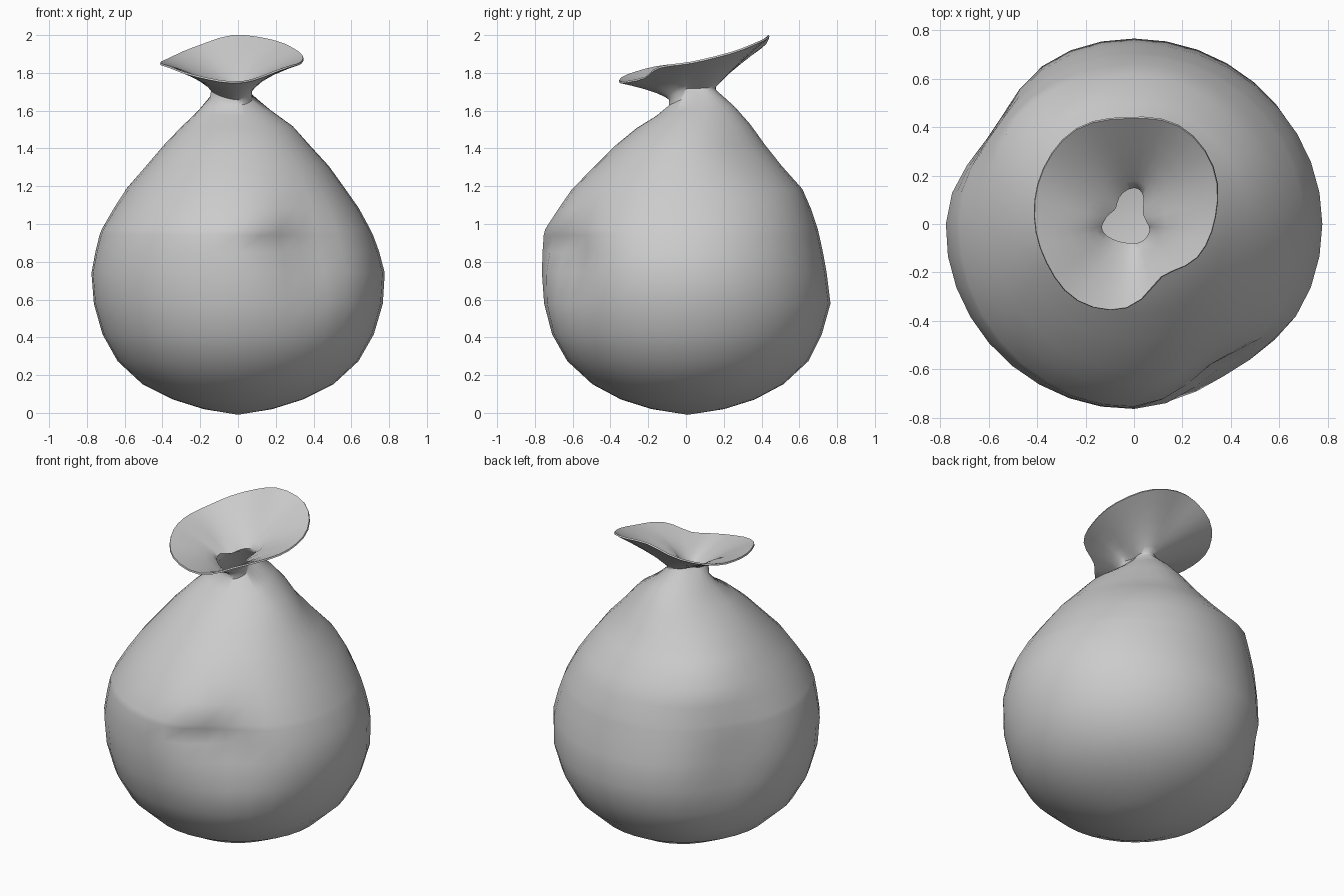
import bpy, bmesh, math

if "Cube" in bpy.data.objects:
    bpy.data.objects.remove(bpy.data.objects["Cube"])

SEG = 36
NECK = (-0.03, 0.03)

# body profile: z, left, right, front, back extents, back-side lift
BODY = [
    (0.03, 0.18, 0.18, 0.18, 0.20, 0),
    (0.08, 0.34, 0.34, 0.34, 0.36, 0),
    (0.16, 0.50, 0.50, 0.49, 0.51, 0),
    (0.28, 0.63, 0.63, 0.62, 0.64, 0),
    (0.42, 0.71, 0.71, 0.70, 0.71, 0),
    (0.58, 0.757, 0.757, 0.742, 0.755, 0),
    (0.74, 0.77, 0.767, 0.755, 0.735, 0),
    (0.85, 0.748, 0.738, 0.753, 0.715, 0),
    (0.94, 0.725, 0.705, 0.747, 0.695, 0),
    (0.97, 0.712, 0.69, 0.738, 0.688, 0),
    (1.08, 0.645, 0.63, 0.665, 0.65, 0),
    (1.18, 0.575, 0.56, 0.595, 0.605, 0),
    (1.30, 0.475, 0.475, 0.475, 0.50, 0),
    (1.41, 0.385, 0.375, 0.365, 0.415, 0),
    (1.51, 0.29, 0.285, 0.255, 0.335, 0.01),
    (1.59, 0.205, 0.17, 0.15, 0.25, 0.025),
    (1.665, 0.14, 0.07, 0.08, 0.15, 0.04),
]
# rim of the open mouth every 30 degrees: radius, height
RIM = [(0.365, 1.86), (0.41, 1.91), (0.43, 1.975), (0.405, 2.0), (0.415, 1.935), (0.395, 1.875),
       (0.38, 1.855), (0.38, 1.835), (0.40, 1.79), (0.375, 1.755), (0.285, 1.78), (0.335, 1.835)]


def bump(a, deg, width):
    d = (math.degrees(a) - deg + 180) % 360 - 180
    return math.exp(-(d / width) ** 2)


def at_height(z, mid, width):
    return math.exp(-((z - mid) / width) ** 2)


def body_point(a, row):
    z, l, r, f, b, lift = row
    c, s = math.cos(a), math.sin(a)
    x, y = c * (r if c > 0 else l), s * (b if s > 0 else f)
    # dents at the front right and back left, with uneven shoulders
    k = 1 - 0.13 * bump(a, -58, 17) * at_height(z, 0.86, 0.25)
    k -= 0.10 * bump(a, 146, 20) * at_height(z, 0.68, 0.3)
    k += 0.11 * bump(a, 140, 28) * at_height(z, 1.22, 0.14)
    k -= 0.09 * bump(a, 45, 28) * at_height(z, 1.42, 0.13)
    # small tuck under the front fold
    if z in (0.85, 0.94):
        k -= (0.055 if z == 0.94 else 0.025) * bump(a, -75, 8)
    return x * k, y * k, z + lift * s


def rim_point(a):
    t = (math.degrees(a) % 360) / 30
    i = int(t + 1e-6)
    f = t - i
    p = [RIM[(i + j) % 12] for j in (-1, 0, 1, 2)]

    def cr(k):
        p0, p1, p2, p3 = (q[k] for q in p)
        return p1 + 0.5 * f * (p2 - p0 + f * (2*p0 - 5*p1 + 4*p2 - p3 + f * (3*(p1 - p2) + p3 - p0)))
    r = cr(0)
    return NECK[0] + r * math.cos(a), NECK[1] + r * math.sin(a), cr(1)


# gathered neck and flared mouth, blended from the tied ring to the rim
def flare(a, t):
    n, r = body_point(a, BODY[-1]), rim_point(a)
    s = math.sin(a)
    rise = t ** (0.45 + 0.45 * max(s, 0))           # straighter at the back
    pinch = (0.5 * bump(a, 145, 30) + 0.35 * bump(a, 20, 25)) * (1 - t) ** 2 * min(1, t / 0.06)
    nx = n[0] + (NECK[0] - n[0]) * pinch
    ny = n[1] + (NECK[1] - n[1]) * pinch
    u = max(0, t - 0.06) / 0.94
    return nx + (r[0] - nx) * u, ny + (r[1] - ny) * u, n[2] + (r[2] - n[2]) * rise


angles = [2 * math.pi * i / SEG for i in range(SEG)]
rings = [[body_point(a, row) for a in angles] for row in BODY]
rings += [[flare(a, t) for a in angles] for t in (0.06, 0.15, 0.3, 0.52, 0.78, 1)]

# skin the rings into one sack
bm = bmesh.new()
rows = [[bm.verts.new(p) for p in ring] for ring in rings]
base = bm.verts.new((0, 0.01, 0.0))
for i in range(SEG):
    j = (i + 1) % SEG
    bm.faces.new((base, rows[0][j], rows[0][i]))
    for lo, hi in zip(rows, rows[1:]):
        bm.faces.new((lo[i], lo[j], hi[j], hi[i]))
bmesh.ops.recalc_face_normals(bm, faces=bm.faces)
mesh = bpy.data.meshes.new("sack")
bm.to_mesh(mesh)
bm.free()
sack = bpy.data.objects.new("sack", mesh)
bpy.context.collection.objects.link(sack)

# thin cloth
solid = sack.modifiers.new("cloth_thickness", 'SOLIDIFY')
solid.thickness = 0.01
solid.offset = -1

bpy.context.view_layer.objects.active = sack
sack.select_set(True)
bpy.ops.object.modifier_apply(modifier=solid.name)
bpy.ops.object.shade_smooth_by_angle(angle=math.radians(50))
